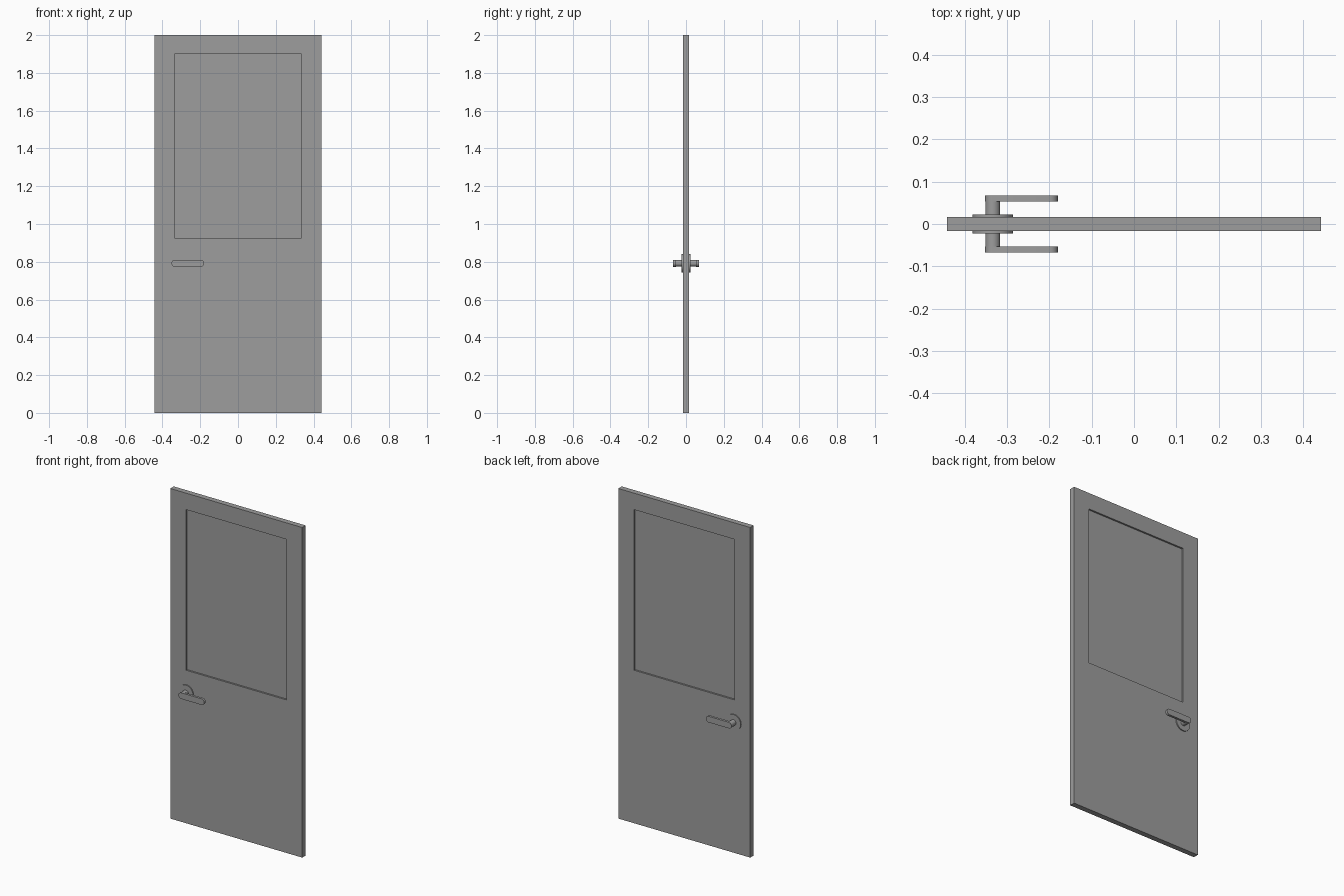
import bpy
import bmesh
from math import pi, sin, cos
from mathutils import Matrix

default = bpy.data.objects.get("Cube")
if default:
    bpy.data.objects.remove(default, do_unlink=True)

grey = bpy.data.materials.new("plain_grey")
grey.use_nodes = True
colour = (0.34, 0.34, 0.34, 1)
grey.diffuse_color = colour
grey.node_tree.nodes["Principled BSDF"].inputs["Base Color"].default_value = colour

HALF = 0.0165               # half the leaf thickness
PIVOT_X, PIVOT_Z = -0.334, 0.792


def finish(name, bm, smooth=False):
    bmesh.ops.recalc_face_normals(bm, faces=bm.faces)
    mesh = bpy.data.meshes.new(name)
    bm.to_mesh(mesh)
    bm.free()
    mesh.materials.append(grey)
    obj = bpy.data.objects.new(name, mesh)
    bpy.context.collection.objects.link(obj)
    bpy.ops.object.select_all(action="DESELECT")
    obj.select_set(True)
    bpy.context.view_layer.objects.active = obj
    if smooth:
        bpy.ops.object.shade_smooth_by_angle(angle=pi / 6)
    return obj


def box(name, half_x, half_y, z0, z1):
    bm = bmesh.new()
    place = Matrix.Translation((0, 0, (z0 + z1) / 2))
    size = Matrix.Diagonal((2 * half_x, 2 * half_y, z1 - z0, 1))
    bmesh.ops.create_cube(bm, size=1, matrix=place @ size)
    return finish(name, bm)


def prism(name, outline, y0, y1):
    """Extrude an x-z outline between two depths."""
    bm = bmesh.new()
    face = bm.faces.new([bm.verts.new((x, y0, z)) for x, z in outline])
    moved = bmesh.ops.extrude_face_region(bm, geom=[face], use_keep_orig=True)["geom"]
    verts = [v for v in moved if isinstance(v, bmesh.types.BMVert)]
    bmesh.ops.translate(bm, verts=verts, vec=(0, y1 - y0, 0))
    return finish(name, bm, smooth=True)


def arc(cx, radius, start, end, steps):
    angles = [start + (end - start) * i / steps for i in range(steps + 1)]
    return [(cx + radius * cos(a), PIVOT_Z + radius * sin(a)) for a in angles]


def circle(radius):
    return arc(PIVOT_X, radius, 0, 2 * pi, 32)[:-1]


# Door leaf with a window opening
leaf = box("door_leaf", 0.442, HALF, 0, 2)
cutter = box("window_cutter", 0.337, 0.1, 0.927, 1.9)
cutter.hide_render = True
cut = leaf.modifiers.new("window_opening", "BOOLEAN")
cut.operation = "DIFFERENCE"
cut.solver = "EXACT"
cut.object = cutter
bpy.context.view_layer.objects.active = leaf
bpy.ops.object.modifier_apply(modifier=cut.name)
bpy.data.objects.remove(cutter, do_unlink=True)

# Recessed window pane
box("window_pane", 0.337, 0.006, 0.927, 1.9)

# Lever handle on each side: rose, spindle and rounded lever
lever_outline = (arc(PIVOT_X, 0.0185, pi / 2, 3 * pi / 2, 12)
                 + arc(-0.1985, 0.0185, -pi / 2, pi / 2, 12))
for side, label in ((-1, "front"), (1, "back")):
    prism(label + "_rose", circle(0.048), side * HALF, side * 0.0225)
    prism(label + "_spindle", circle(0.0175), side * HALF, side * 0.056)
    prism(label + "_lever", lever_outline, side * 0.053, side * 0.0675)
